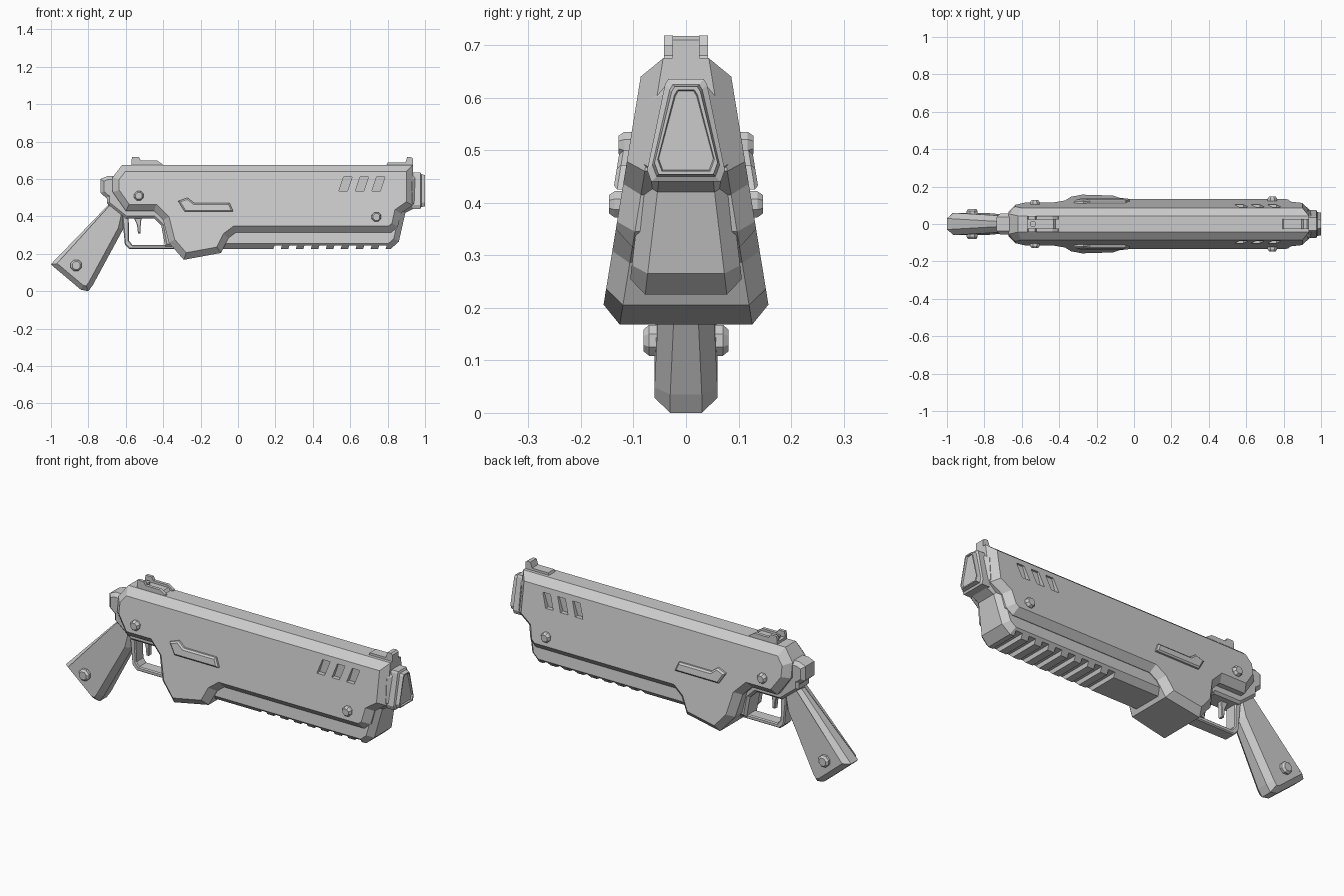
import bpy, bmesh, math
from mathutils import Vector

if "Cube" in bpy.data.objects:
    bpy.data.objects.remove(bpy.data.objects["Cube"])


def loft(name, rings):
    """Closed solid through equal-length rings of 3D points."""
    bm = bmesh.new()
    vs = [[bm.verts.new(p) for p in ring] for ring in rings]
    n = len(rings[0])
    for a, b in zip(vs, vs[1:]):
        for i in range(n):
            j = (i + 1) % n
            bm.faces.new((a[i], a[j], b[j], b[i]))
    bm.faces.new(vs[0])
    bm.faces.new(vs[-1])
    bmesh.ops.recalc_face_normals(bm, faces=bm.faces[:])
    mesh = bpy.data.meshes.new(name)
    bm.to_mesh(mesh)
    bm.free()
    ob = bpy.data.objects.new(name, mesh)
    bpy.context.collection.objects.link(ob)
    return ob


def inset(pts, t):
    """Mitred inward offset of a counter-clockwise outline."""
    P = [Vector(p) for p in pts]
    out = []
    for i, p in enumerate(P):
        d1 = (p - P[i - 1]).normalized()
        d2 = (P[(i + 1) % len(P)] - p).normalized()
        n1, n2 = Vector((-d1.y, d1.x)), Vector((-d2.y, d2.x))
        out.append(p + (n1 + n2) * (t / (1 + n1.dot(n2))))
    return [tuple(p) for p in out]


def slab(name, pts, side, t, drop):
    """Side profile (x, z) made solid across y, with chamfered edges."""
    inner = inset(pts, t)
    def ring(ps, s, d):
        return [(x, s * (side(x, z) - d), z) for x, z in ps]
    return loft(name, [ring(inner, 1, 0), ring(pts, 1, drop),
                       ring(pts, -1, drop), ring(inner, -1, 0)])


def prism(name, pts, y0, y1):
    return loft(name, [[(x, y, z) for x, z in pts] for y in (y0, y1)])


def cut(ob, cutters):
    for c in cutters:
        m = ob.modifiers.new("cut", 'BOOLEAN')
        m.operation, m.solver, m.object = 'DIFFERENCE', 'EXACT', c
    dg = bpy.context.evaluated_depsgraph_get()
    dg.update()
    mesh = bpy.data.meshes.new_from_object(ob.evaluated_get(dg))
    ob.modifiers.clear()
    ob.data = mesh
    for c in cutters:
        bpy.data.objects.remove(c)


def flat(w):
    return lambda x, z: w


def shell_side(x, z):
    return 0.087 + (0.635 - z) * 0.163


# Outer shell with slanted vents
shell = slab("outer_shell", [
    (-.67, .53), (-.60, .43), (-.45, .43), (-.40, .38), (-.37, .26), (-.29, .168),
    (-.09, .205), (-.05, .285), (-.01, .315), (.82, .315), (.855, .345), (.87, .415),
    (.935, .46), (.935, .675), (-.62, .675), (-.67, .61)], shell_side, .035, .037)
vents = []
for k in range(3):
    x = .54 + k * .088
    for s in (1, -1):
        vents.append(prism("vent_cutter", [(x, .537), (x + .045, .537),
                     (x + .07, .612), (x + .025, .612)], s * .08, s * .2))
cut(shell, vents)

# Inner core and ribbed fore-end
core = slab("fore_end", [
    (-.12, .225), (.815, .225), (.86, .265), (.895, .42), (.965, .455),
    (.958, .61), (.925, .645), (-.12, .645)],
    lambda x, z: .06 + (.64 - z) * .12, .03, .032)
cut(core, [prism("rib_cutter", [(x, .2), (x + .04, .2), (x + .055, .244), (x + .015, .244)],
                 -.2, .2) for x in [.18 + .08 * k for k in range(8)]])

# Muzzle: stepped trapezoid with a shallow recessed face
def trapezoid(x, d):
    s = [(.066 - d, .44 + d), (.074 - d, .462 + d), (.04 - d * .9, .625 - d), (.034 - d * .9, .635 - d)]
    return [(x, y, z) for y, z in s] + [(x, -y, z) for y, z in reversed(s)]

loft("muzzle", [trapezoid(.93, 0), trapezoid(.975, 0), trapezoid(.98, .01), trapezoid(1.0, .014),
                trapezoid(1.0, .02), trapezoid(.992, .022)])

# Rear frame and hammer block
slab("rear_frame", [(-.70, .47), (-.60, .39), (-.45, .39), (-.41, .35), (-.39, .24),
                    (-.30, .24), (-.30, .6), (-.66, .6), (-.70, .56)], flat(.055), .012, .012)
slab("hammer_block", [(-.735, .525), (-.70, .495), (-.62, .495), (-.62, .615),
                      (-.70, .615), (-.735, .60)], flat(.055), .018, .018)

# Grip
slab("grip", [(-1.0, .145), (-.985, .13), (-.84, .008), (-.80, 0), (-.775, .035),
              (-.615, .33), (-.595, .42), (-.66, .50), (-.70, .50), (-.695, .46)],
     lambda x, z: .06 - max(0, min(1, (z - .14) / .25)) * .018, .026, .03)

# Trigger guard and trigger
slab("trigger_guard", [(-.605, .25), (-.58, .225), (-.32, .225), (-.32, .248), (-.565, .248),
                       (-.582, .27), (-.585, .41), (-.62, .41)], flat(.035), .005, .006)
slab("trigger", [(-.535, .31), (-.522, .31), (-.52, .35), (-.515, .40), (-.56, .40),
                 (-.54, .355)], flat(.014), .003, .003)

# Raised side badges
slab("side_badge", [(-.285, .425), (-.025, .425), (-.045, .472), (-.235, .472),
                    (-.27, .50), (-.32, .482)], lambda x, z: shell_side(x, z) + .017, .008, .007)

# Bolts on both sides
def bolt(name, x, z, y, r):
    for s in (1, -1):
        loft(name, [[(x + q * math.cos(a), s * h, z + q * math.sin(a))
                     for a in [math.pi * (i + .5) / 4 for i in range(8)]]
                    for q, h in ((r, y - .03), (r, y + .01), (r * .7, y + .021))])

bolt("rear_bolt", -.53, .51, shell_side(0, .51), .027)
bolt("front_bolt", .74, .397, shell_side(0, .397), .027)
bolt("grip_bolt", -.865, .138, .06, .032)

# Rear sight: base plate, two ears and a knob
prism("rear_sight_base", [(-.57, .665), (-.41, .665), (-.43, .688), (-.57, .688)], -.03, .03)
for s in (1, -1):
    prism("rear_sight_ear", [(-.57, .665), (-.40, .665), (-.405, .68), (-.435, .70),
                             (-.52, .70), (-.53, .718), (-.565, .718), (-.57, .70)], s * .025, s * .042)
loft("rear_sight_knob", [[(-.54 + .016 * math.cos(a), .016 * math.sin(a), z)
                          for a in [math.pi * i / 4 for i in range(8)]] for z in (.68, .7)])

# Front sight
prism("front_sight", [(.79, .665), (.935, .665), (.935, .71), (.925, .717), (.905, .717),
                      (.895, .687), (.80, .687)], -.026, .026)
